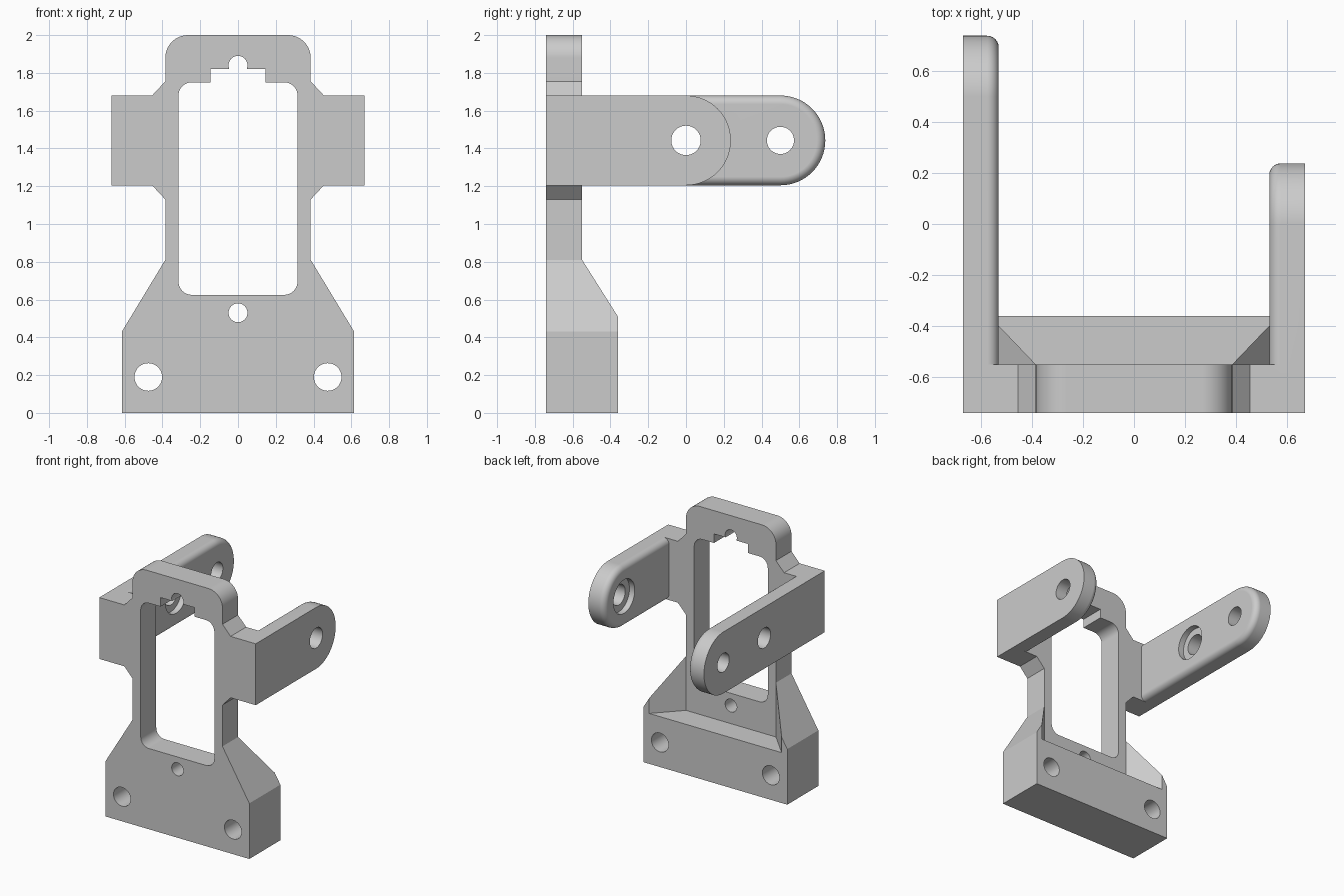
import bpy
import bmesh
from math import sin, cos, radians
from mathutils import Vector

old = bpy.data.objects.get("Cube")
if old:
    bpy.data.objects.remove(old, do_unlink=True)

grey = bpy.data.materials.new("plain grey")
grey.use_nodes = True
colour = (0.6, 0.6, 0.6, 1)
grey.diffuse_color = colour
grey.node_tree.nodes["Principled BSDF"].inputs["Base Color"].default_value = colour


def arc(cx, cy, r, start, end, steps=10):
    """Points along a circular arc, angles in degrees."""
    angles = [radians(start + (end - start) * i / steps) for i in range(steps + 1)]
    return [(cx + r * cos(a), cy + r * sin(a)) for a in angles]


def circle(cx, cy, r):
    return arc(cx, cy, r, 0, 360, 40)[:-1]


def mirrored(half):
    """Close a right-hand half profile with its mirror image."""
    return half + [(-x, y) for x, y in reversed(half)]


def prism(name, points, axis, low, high, rim=0):
    """Extrude a 2D profile along an axis, optionally rounding the rim at high."""
    def place(p, d):
        return {"x": (d, *p), "y": (p[0], d, p[1]), "z": (*p, d)}[axis]
    bm = bmesh.new()
    face = bm.faces.new([bm.verts.new(place(p, low)) for p in points])
    grown = bmesh.ops.extrude_face_region(bm, geom=[face], use_keep_orig=True)["geom"]
    new_verts = [g for g in grown if isinstance(g, bmesh.types.BMVert)]
    shift = Vector(place((0, 0), high - low))
    bmesh.ops.translate(bm, verts=new_verts, vec=shift)
    bmesh.ops.recalc_face_normals(bm, faces=bm.faces[:])
    if rim:
        edges = [g for g in grown if isinstance(g, bmesh.types.BMEdge)]
        bmesh.ops.bevel(bm, geom=edges, offset=rim, segments=6, profile=0.5,
                        affect="EDGES", clamp_overlap=True)
        bmesh.ops.recalc_face_normals(bm, faces=bm.faces[:])
    mesh = bpy.data.meshes.new(name)
    bm.to_mesh(mesh)
    bm.free()
    mesh.materials.append(grey)
    obj = bpy.data.objects.new(name, mesh)
    bpy.context.collection.objects.link(obj)
    return obj


def activate(obj):
    bpy.ops.object.select_all(action="DESELECT")
    obj.select_set(True)
    bpy.context.view_layer.objects.active = obj


def combine(target, tool, operation):
    """Apply a boolean and discard the tool object."""
    activate(target)
    mod = target.modifiers.new("combine", "BOOLEAN")
    mod.operation = operation
    mod.solver = "EXACT"
    mod.object = tool
    bpy.ops.object.modifier_apply(modifier=mod.name)
    bpy.data.objects.remove(tool, do_unlink=True)


FRONT, PLATE_BACK, BASE_BACK = -0.74, -0.55, -0.36
ARM_Z, ARM_R = 1.4425, 0.2375
ARM_TOP, ARM_BOTTOM = ARM_Z + ARM_R, ARM_Z - ARM_R
INNER, OUTER = 0.53, 0.67

# Front plate with side wings and a rounded head
foot = [(0.615, 0), (0.615, 0.43), (0.385, 0.81)]
wing = [(0.385, 1.13), (0.455, ARM_BOTTOM), (OUTER, ARM_BOTTOM),
        (OUTER, ARM_TOP), (0.455, ARM_TOP), (0.385, 1.755)]
head = arc(0.265, 1.88, 0.12, 0, 90)
bracket = prism("bracket_frame", mirrored(foot + wing + head), "y", FRONT, PLATE_BACK)

# Deep base with a flared pocket that leaves a gusset at each side
base = prism("base_block", mirrored(foot), "y", PLATE_BACK - 0.1, BASE_BACK)
flare = (0.567 - 0.385) / (BASE_BACK - PLATE_BACK)
pocket_end = BASE_BACK + 0.1
pocket_plan = mirrored([(0.385, PLATE_BACK),
                        (0.385 + flare * (pocket_end - PLATE_BACK), pocket_end)])
combine(base, prism("pocket_cutter", pocket_plan, "z", 0.39, 0.95), "DIFFERENCE")
combine(bracket, base, "UNION")

# Arms: short on the left, long on the right, inner rims rounded
for name, side, centre in (("left_arm", 1, 0), ("right_arm", -1, 0.5)):
    root = PLATE_BACK - 0.1
    profile = [(root, ARM_TOP), (root, ARM_BOTTOM)]
    profile += arc(centre, ARM_Z, ARM_R, -90, 90, 32)
    arm = prism(name, profile, "x", side * OUTER, side * INNER, rim=0.045)
    combine(bracket, arm, "UNION")

# Window with a stepped notch
window = mirrored(arc(0.245, 0.695, 0.07, -90, 0) + arc(0.245, 1.68, 0.07, 0, 90))
notch = mirrored([(0.145, 1.6), (0.145, 1.82)])
for name, points in (("window_cutter", window), ("notch_cutter", notch)):
    combine(bracket, prism(name, points, "y", -1, -0.45), "DIFFERENCE")

# Bolt holes through the plate and base
for x, z, r in ((0, 1.84, 0.05), (0, 0.53, 0.05), (-0.475, 0.19, 0.073), (0.475, 0.19, 0.073)):
    combine(bracket, prism("hole_cutter", circle(x, z, r), "y", -1, 0), "DIFFERENCE")

# Pivot holes through the arms, with shallow recesses on the inner faces
for y, r, reach in ((0, 0.13, INNER + 0.045), (0, 0.078, 1), (0.5, 0.072, 1)):
    cutter = prism("pivot_cutter", circle(y, ARM_Z, r), "x", -reach, reach)
    combine(bracket, cutter, "DIFFERENCE")

# Smooth the rounded surfaces while flat faces stay flat
activate(bracket)
bpy.ops.object.shade_smooth_by_angle(angle=radians(30))
weighted = bracket.modifiers.new("weighted_normals", "WEIGHTED_NORMAL")
weighted.keep_sharp = True
